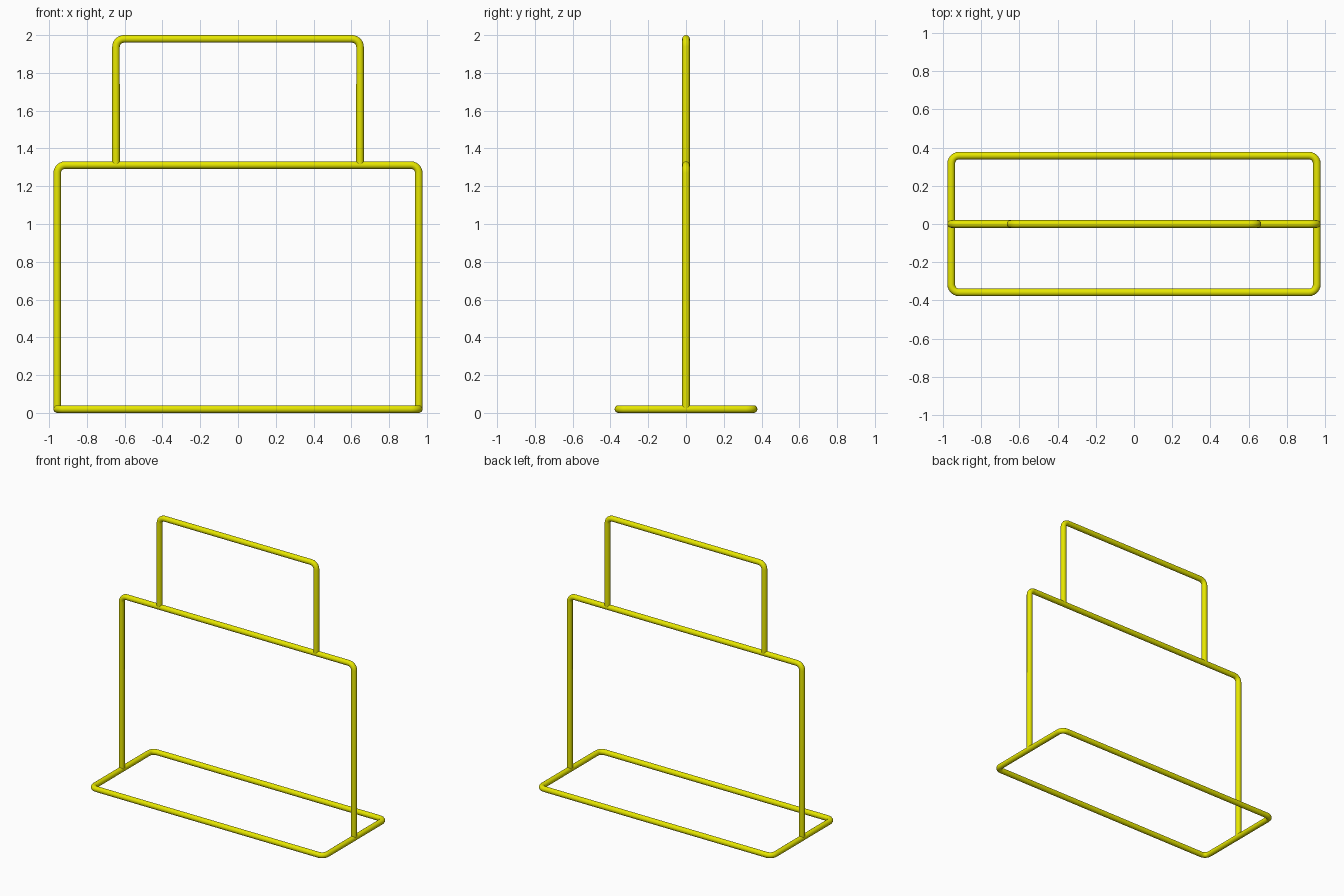
import bpy
from math import pi
from mathutils import Vector

if "Cube" in bpy.data.objects:
    bpy.data.objects.remove(bpy.data.objects["Cube"])

TUBE = 0.02      # tube radius
BEND = 0.042     # bend radius at the tube centre line
STEPS = 6        # segments per bend

paint = bpy.data.materials.new("yellow_paint")
paint.diffuse_color = (0.8, 0.8, 0.0, 1.0)
paint.use_nodes = True
paint.node_tree.nodes["Principled BSDF"].inputs["Base Color"].default_value = paint.diffuse_color


def bend(prev, corner, nxt):
    """Quarter-circle points that round off a right-angled corner."""
    c = Vector(corner)
    a = (Vector(prev) - c).normalized()
    b = (Vector(nxt) - c).normalized()
    centre = c + (a + b) * BEND
    pts = []
    for i in range(STEPS + 1):
        t = i / STEPS
        d = (-b).slerp(-a, t)
        pts.append(centre + d * BEND)
    return pts


def bent_tube(name, corners, closed=False):
    """Round tube along a path of corners, with rounded bends."""
    n = len(corners)
    path = []
    for i, p in enumerate(corners):
        if not closed and i in (0, n - 1):
            path.append(Vector(p))
        else:
            path += bend(corners[i - 1], p, corners[(i + 1) % n])
    curve = bpy.data.curves.new(name, 'CURVE')
    curve.dimensions = '3D'
    curve.bevel_depth = TUBE
    curve.bevel_resolution = 6
    curve.use_fill_caps = not closed
    spline = curve.splines.new('POLY')
    spline.points.add(len(path) - 1)
    for point, co in zip(spline.points, path):
        point.co = (*co, 1)
    spline.use_cyclic_u = closed
    obj = bpy.data.objects.new(name, curve)
    bpy.context.collection.objects.link(obj)
    bpy.ops.object.select_all(action='DESELECT')
    obj.select_set(True)
    bpy.context.view_layer.objects.active = obj
    bpy.ops.object.convert(target='MESH')
    obj = bpy.context.object
    obj.data.materials.clear()
    obj.data.materials.append(paint)
    bpy.ops.object.shade_smooth_by_angle(angle=pi / 4)
    return obj


def hoop(name, x, low, high):
    """Upside-down U standing in the XZ plane."""
    return bent_tube(name, [(-x, 0, low), (-x, 0, high), (x, 0, high), (x, 0, low)])


# Floor loop
X, Y = 0.957, 0.358
bent_tube("base_loop", [(-X, -Y, TUBE), (X, -Y, TUBE), (X, Y, TUBE), (-X, Y, TUBE)], closed=True)

# Large main frame and the smaller frame on top of it
hoop("main_frame", X, TUBE, 1.312)
hoop("upper_frame", 0.646, 1.312, 2 - TUBE)
